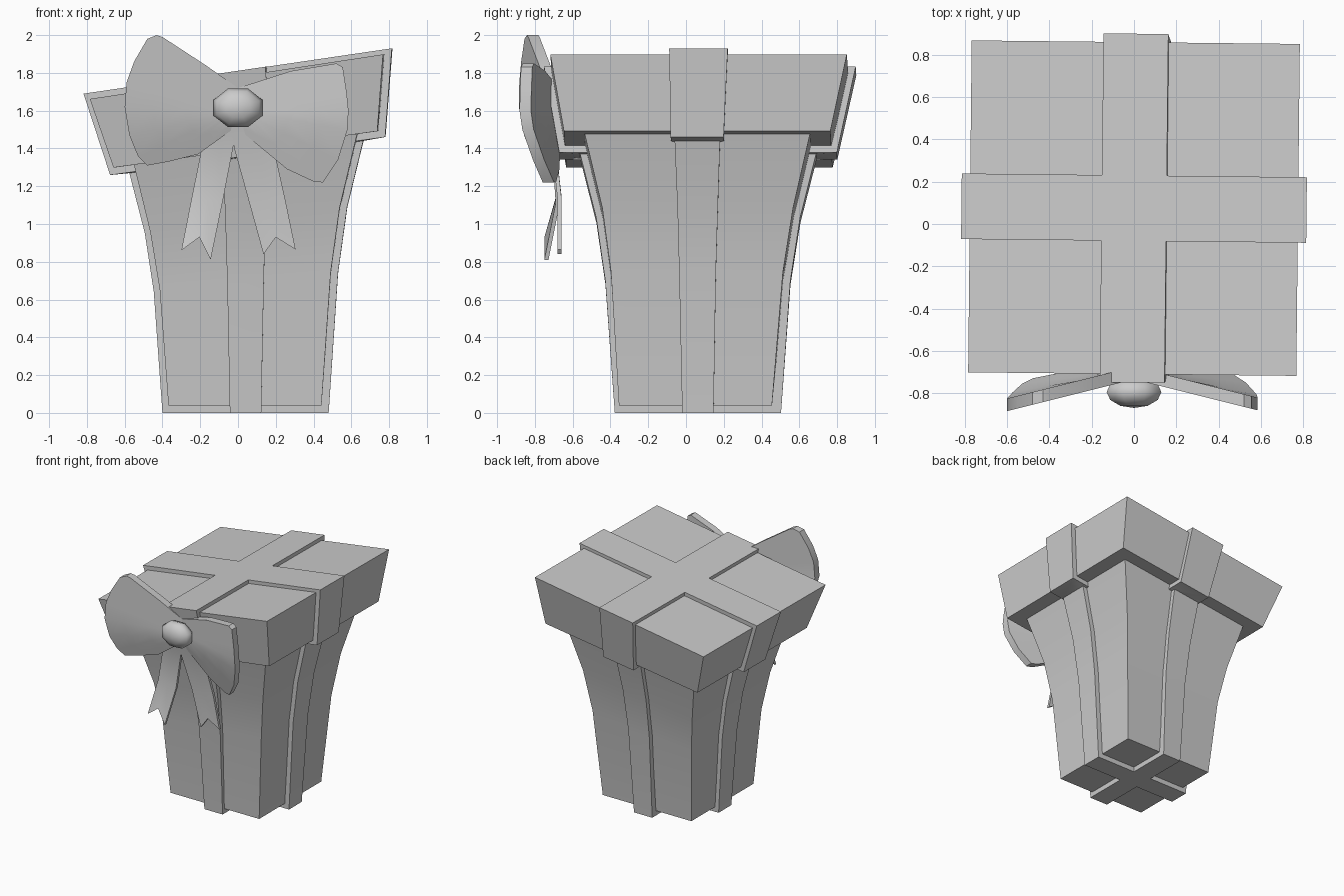
import bpy
import bmesh
from math import atan, cos, sin, pi
from mathutils import Vector, Matrix

cube = bpy.data.objects.get("Cube")
if cube:
    bpy.data.objects.remove(cube)

grey = bpy.data.materials.new("plain_grey")
grey.use_nodes = True
grey.diffuse_color = (0.6, 0.6, 0.6, 1)
grey.node_tree.nodes["Principled BSDF"].inputs["Base Color"].default_value = (0.6, 0.6, 0.6, 1)


def finish(bm, name, angle=30):
    bmesh.ops.recalc_face_normals(bm, faces=bm.faces)
    mesh = bpy.data.meshes.new(name)
    bm.to_mesh(mesh)
    bm.free()
    mesh.materials.append(grey)
    obj = bpy.data.objects.new(name, mesh)
    bpy.context.collection.objects.link(obj)
    bpy.ops.object.select_all(action="DESELECT")
    obj.select_set(True)
    bpy.context.view_layer.objects.active = obj
    bpy.ops.object.shade_smooth_by_angle(angle=angle * pi / 180)
    return obj


def square(h):
    return [(-h, -h), (h, -h), (h, h), (-h, h)]


def plus(a, w):
    quarter = [(a, -w), (a, w), (w, w)]
    points = []
    for _ in range(4):
        points += quarter
        quarter = [(-v, u) for u, v in quarter]
    return points


def loft(name, levels):
    """Each level: section outline, centre (x, y, z), sideways slope."""
    bm = bmesh.new()
    rings = []
    for outline, (cx, cy, cz), slope in levels:
        tilt, yaw = atan(slope), 0.006 * cz
        rings.append([bm.verts.new((cx + u * cos(tilt) + yaw * v, cy + v - yaw * u,
                                    cz + u * sin(tilt))) for u, v in outline])
    for low, high in zip(rings, rings[1:]):
        for i in range(len(low)):
            j = (i + 1) % len(low)
            bm.faces.new((low[i], low[j], high[j], high[i]))
    bm.faces.new(rings[0][::-1])
    bm.faces.new(rings[-1])
    return finish(bm, name)


# Leaning, flared box and its lid
loft("box_body", [
    (square(0.405), (0.037, 0.05, 0.04), 0),
    (square(0.455), (0.04, 0.06, 0.70), 0.10),
    (square(0.505), (0.04, 0.065, 1.02), 0.13),
    (square(0.60), (0.045, 0.065, 1.41), 0.138)])
loft("lid", [
    (square(0.705), (0.045, 0.065, 1.395), 0.138),
    (square(0.785), (0, 0.075, 1.78), 0.152)])

# Crossed ribbon that wraps the box, steps out under the lid and covers the top
loft("ribbon_wrap", [
    (plus(0.44, 0.083), (0.04, 0.063, 0), 0),
    (plus(0.49, 0.097), (0.042, 0.063, 0.69), 0.10),
    (plus(0.54, 0.107), (0.043, 0.065, 1.02), 0.13),
    (plus(0.625, 0.12), (0.045, 0.065, 1.355), 0.138),
    (plus(0.735, 0.14), (0.052, 0.065, 1.36), 0.138),
    (plus(0.825, 0.155), (0, 0.075, 1.81), 0.147)])


def thicken(obj, thickness):
    mod = obj.modifiers.new("thickness", "SOLIDIFY")
    mod.thickness = thickness
    mod.offset = -1
    return obj


def face_front(bm):
    bmesh.ops.recalc_face_normals(bm, faces=bm.faces)
    if sum(f.normal.y for f in bm.faces) > 0:
        bmesh.ops.reverse_faces(bm, faces=bm.faces)


def sheet(name, bm, thickness):
    """Turn an open sheet into a slab that extends backwards."""
    face_front(bm)
    front = list(bm.faces)
    rim = [e for e in bm.edges if e.is_boundary]
    back = bmesh.ops.duplicate(bm, geom=front + list(bm.edges) + list(bm.verts))
    vmap = back["vert_map"]
    for e in rim:
        a, b = e.verts
        bm.faces.new((a, b, vmap[b], vmap[a]))
    for v in [g for g in back["geom"] if isinstance(g, bmesh.types.BMVert)]:
        v.co.y += thickness
    return finish(bm, name, 35)


def bow_loop(name, outline):
    """Fan of rings from the knot; the outer end swings forward, the bottom back."""
    bm = bmesh.new()
    rings = []
    for t in (0.15, 0.45, 0.75, 1):
        ring = []
        for x, z in outline:
            px, pz = x * t, 1.6 + (z - 1.6) * t
            y = -0.735 - 0.25 * abs(px) + 0.27 * max(0, 1.55 - pz)
            ring.append(bm.verts.new((px, y, pz)))
        rings.append(ring)
    for inner, outer in zip(rings, rings[1:]):
        for i in range(len(inner) - 1):
            bm.faces.new((inner[i], inner[i + 1], outer[i + 1], outer[i]))
    bm.faces.new(rings[0])
    return sheet(name, bm, 0.06)


# Bow loops
bow_loop("bow_loop_right", [
    (0, 1.72), (-0.17, 1.84), (-0.40, 1.99), (-0.43, 2.0), (-0.48, 1.98), (-0.55, 1.86),
    (-0.59, 1.75), (-0.60, 1.62), (-0.575, 1.47), (-0.53, 1.36), (-0.48, 1.31),
    (-0.37, 1.33), (-0.21, 1.37), (-0.03, 1.5)])
bow_loop("bow_loop_left", [
    (0, 1.72), (0.28, 1.81), (0.52, 1.85), (0.555, 1.83), (0.575, 1.7), (0.585, 1.6),
    (0.58, 1.5), (0.53, 1.34), (0.45, 1.22), (0.40, 1.225), (0.26, 1.29), (0.03, 1.48)])


def tail(name, rows):
    """Rows of left, middle and right points at one depth."""
    bm = bmesh.new()
    grid = [[bm.verts.new((x, y, z)) for x, z in points] for y, points in rows]
    for a, b in zip(grid, grid[1:]):
        for i in range(2):
            bm.faces.new((a[i], a[i + 1], b[i + 1], b[i]))
    return sheet(name, bm, 0.022)


# Swallow-cut ribbon tails
tail("tail_right", [
    (-0.735, [(-0.06, 1.52), (-0.03, 1.53), (0.01, 1.52)]),
    (-0.71, [(-0.19, 1.41), (-0.11, 1.41), (-0.025, 1.41)]),
    (-0.69, [(-0.245, 1.14), (-0.165, 1.13), (-0.083, 1.11)]),
    (-0.75, [(-0.30, 0.86), (-0.205, 0.93), (-0.145, 0.81)])])
tail("tail_left", [
    (-0.735, [(-0.04, 1.52), (0, 1.53), (0.03, 1.52)]),
    (-0.71, [(-0.02, 1.40), (0.09, 1.40), (0.19, 1.40)]),
    (-0.68, [(0.055, 1.13), (0.15, 1.14), (0.25, 1.13)]),
    (-0.68, [(0.135, 0.84), (0.20, 0.93), (0.305, 0.865)])])

# Rounded knot in the middle of the bow
bm = bmesh.new()
bmesh.ops.create_uvsphere(bm, u_segments=8, v_segments=6, radius=1)
shape = (Matrix.Translation(Vector((0, -0.795, 1.615))) @ Matrix.Diagonal((0.14, 0.075, 0.11, 1))
         @ Matrix.Rotation(pi / 2, 4, "X") @ Matrix.Rotation(pi / 8, 4, "Z"))
bm.transform(shape)
finish(bm, "bow_knot", 60)
